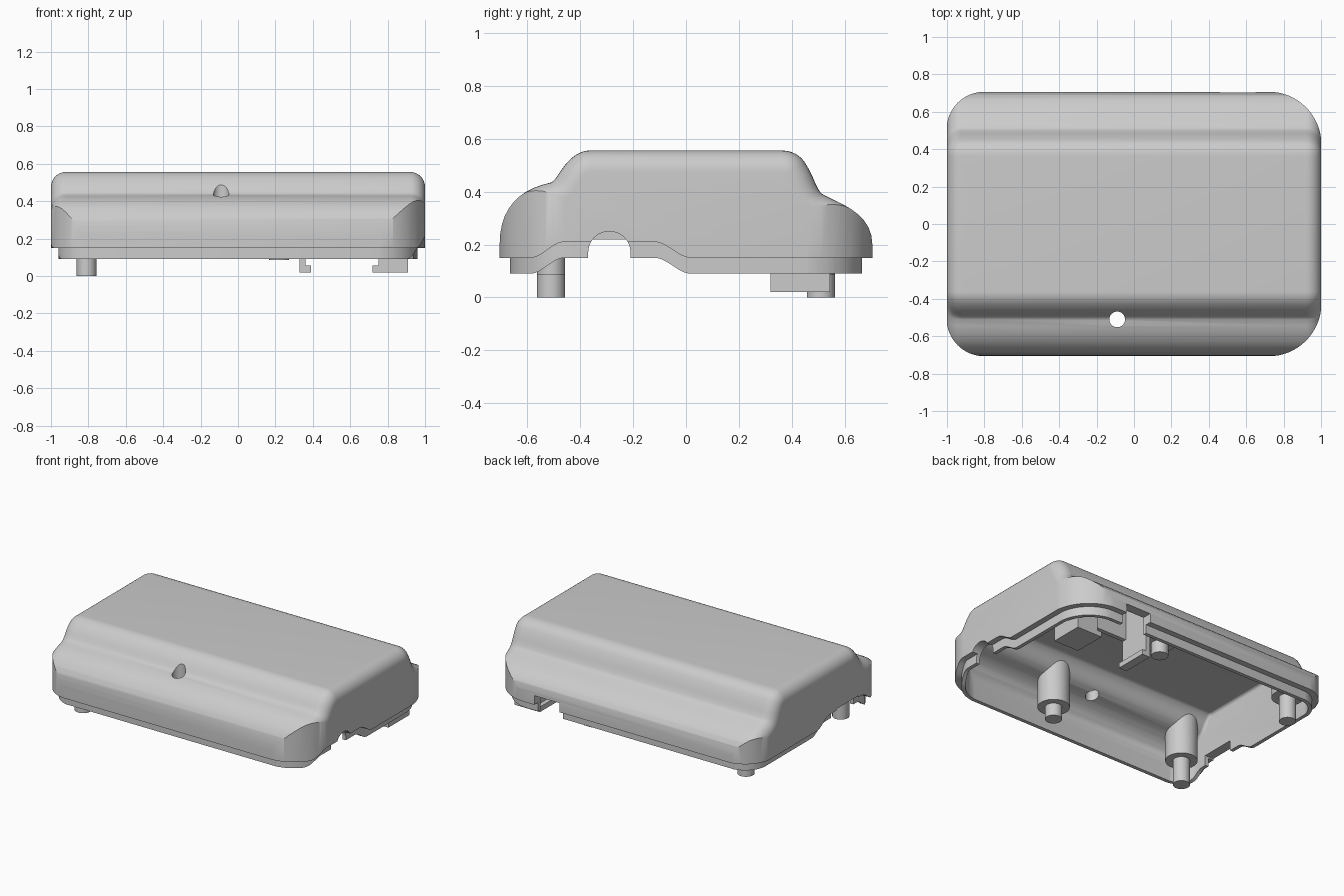
import bpy, bmesh, math
from mathutils import Vector

if "Cube" in bpy.data.objects:
    bpy.data.objects.remove(bpy.data.objects["Cube"])


def mesh_object(name, rings):
    """Closed solid lofted through equal-length rings."""
    bm = bmesh.new()
    loops = [[bm.verts.new(p) for p in ring] for ring in rings]
    for a, b in zip(loops, loops[1:]):
        for i in range(len(a)):
            j = (i + 1) % len(a)
            bm.faces.new((a[i], a[j], b[j], b[i]))
    bm.faces.new(loops[0][::-1])
    bm.faces.new(loops[-1])
    bmesh.ops.recalc_face_normals(bm, faces=bm.faces)
    me = bpy.data.meshes.new(name)
    bm.to_mesh(me)
    bm.free()
    ob = bpy.data.objects.new(name, me)
    bpy.context.collection.objects.link(ob)
    return ob


def prism(name, pts, z0, z1):
    return mesh_object(name, [[(x, y, z) for x, y in pts] for z in (z0, z1)])


def box(name, x0, x1, y0, y1, z0, z1):
    return prism(name, [(x0, y0), (x1, y0), (x1, y1), (x0, y1)], z0, z1)


def circle(cx, cy, r, n=40):
    return [(cx + r * math.cos(2 * math.pi * i / n),
             cy + r * math.sin(2 * math.pi * i / n)) for i in range(n)]


def boolean(ob, cutter, op):
    mod = ob.modifiers.new(op, 'BOOLEAN')
    mod.operation, mod.object, mod.solver = op, cutter, 'EXACT'
    bpy.context.view_layer.objects.active = ob
    bpy.ops.object.modifier_apply(modifier=mod.name)
    bpy.data.objects.remove(cutter)
    return ob


# Side profile of the roof: cubic segments in (y, z), front to back
CURVES = [
    [(-.705, .20), (-.705, .34), (-.63, .41), (-.51, .435)],
    [(-.51, .435), (-.485, .45), (-.475, .49), (-.435, .525)],
    [(-.435, .525), (-.41, .548), (-.385, .556), (-.36, .556)],
    [(.36, .556), (.40, .556), (.43, .54), (.45, .51)],
    [(.45, .51), (.485, .455), (.485, .43), (.51, .395)],
    [(.51, .395), (.56, .36), (.705, .33), (.705, .20)],
]


def roof_points(n=10):
    pts = []
    for seg in CURVES:
        a, b, c, d = map(Vector, seg)
        for i in range(n + 1):
            t = i / n
            p = a*(1-t)**3 + 3*b*t*(1-t)**2 + 3*c*t*t*(1-t) + d*t**3
            if not pts or (p - pts[-1]).length > 1e-5:
                pts.append(p)
    return pts


ROOF = roof_points()


def offset_profile(d, base, wave):
    """Roof offset inwards by d, closed by a wavy lower edge."""
    line = [Vector((-.705, base))] + ROOF + [Vector((.705, base))]
    out = []
    for i, p in enumerate(line):
        t = (line[min(i + 1, len(line) - 1)] - line[max(i - 1, 0)]).normalized()
        out.append(p + Vector((t.y, -t.x)) * d)
    out[0].y = out[-1].y = base
    for y0, y1, flip in ((.02, -.12, False), (-.46, -.59, True)):
        for i in range(13):
            s = .5 - .5 * math.cos(math.pi * i / 12)
            out.append(Vector((y0 + (y1 - y0) * i / 12,
                               base + wave * (1 - s if flip else s))))
    return out


def prof_body(name, inset, fillet, base, wave):
    """Profile run along x with rounded ends, trimmed to the plan outline."""
    half = []
    for k in range(9):
        t = math.pi / 2 * k / 8
        half.append((1 - inset - fillet * (1 - math.cos(t)),
                     inset + fillet * (1 - math.sin(t))))
    stations = [(-x, d) for x, d in half] + half[::-1]
    ob = mesh_object(name, [[(x, p.x, p.y) for p in offset_profile(d, base, wave)]
                            for x, d in stations])
    plan = []
    corners = [(.72, .425, .28, 0), (-.8, .505, .2, 90),
               (-.8, -.505, .2, 180), (.72, -.425, .28, 270)]
    for cx, cy, r, start in corners:
        r += .002 - inset      # slightly proud, so no faces coincide
        for i in range(17):
            a = math.radians(start + 90 * i / 16)
            plan.append((cx + r * math.cos(a), cy + r * math.sin(a)))
    return boolean(ob, prism("plan_cutter", plan, -1, 1), 'INTERSECT')


# Outer shell, stepped lip, hollow inside
shell = prof_body("housing_shell", 0, .08, .15, .06)
boolean(shell, prof_body("lip", .04, .04, .09, .06), 'UNION')
boolean(shell, prof_body("cavity", .065, .02, -.2, 0), 'DIFFERENCE')

# Round roof hole, left slot, back latch notch, right cable arch
arch = [(-.21, -.1)] + [(-.29 + .08 * math.cos(math.pi * i / 24),
                         .17 + .08 * math.sin(math.pi * i / 24))
                        for i in range(25)] + [(-.37, -.1)]
cutters = [
    prism("hole_cutter", circle(-.09, -.51, .042), .2, 1),
    box("slot_cutter", -1.1, -.85, -.43, -.19, -.1, .22),
    box("notch_cutter", .46, .65, .58, .8, -.1, .212),
    mesh_object("arch_cutter", [[(x, y, z) for y, z in arch] for x in (.85, 1.1)]),
]
for c in cutters:
    boolean(shell, c, 'DIFFERENCE')

# Inner parts, trimmed so they end inside the roof wall
inner = []
for side, y in (("front", -.51), ("back", .51)):
    for place, x, tip in (("left", -.81, 0), ("middle", .22, .085)):
        inner.append(prism(f"{side}_{place}_boss", circle(x, y, .1), .17, .7))
        inner.append(prism(f"{side}_{place}_pin", circle(x, y, .053), tip, .19))
inner += [
    box("latch_plate", .33, .36, .32, .545, .02, .7),
    box("latch_block", .75, .91, .32, .545, .02, .7),
    box("latch_rib", .35, .76, .32, .35, .22, .7),
]
for ob in inner:
    boolean(ob, prof_body("trim", .03, .04, -.2, 0), 'INTERSECT')

# Facing hook lips on the latch
inner += [box("latch_plate_hook", .355, .39, .32, .545, .02, .055),
          box("latch_block_hook", .72, .755, .32, .545, .02, .055)]

for ob in [shell] + inner:
    bpy.ops.object.select_all(action='DESELECT')
    ob.select_set(True)
    bpy.context.view_layer.objects.active = ob
    bpy.ops.object.shade_smooth_by_angle(angle=math.radians(30))
